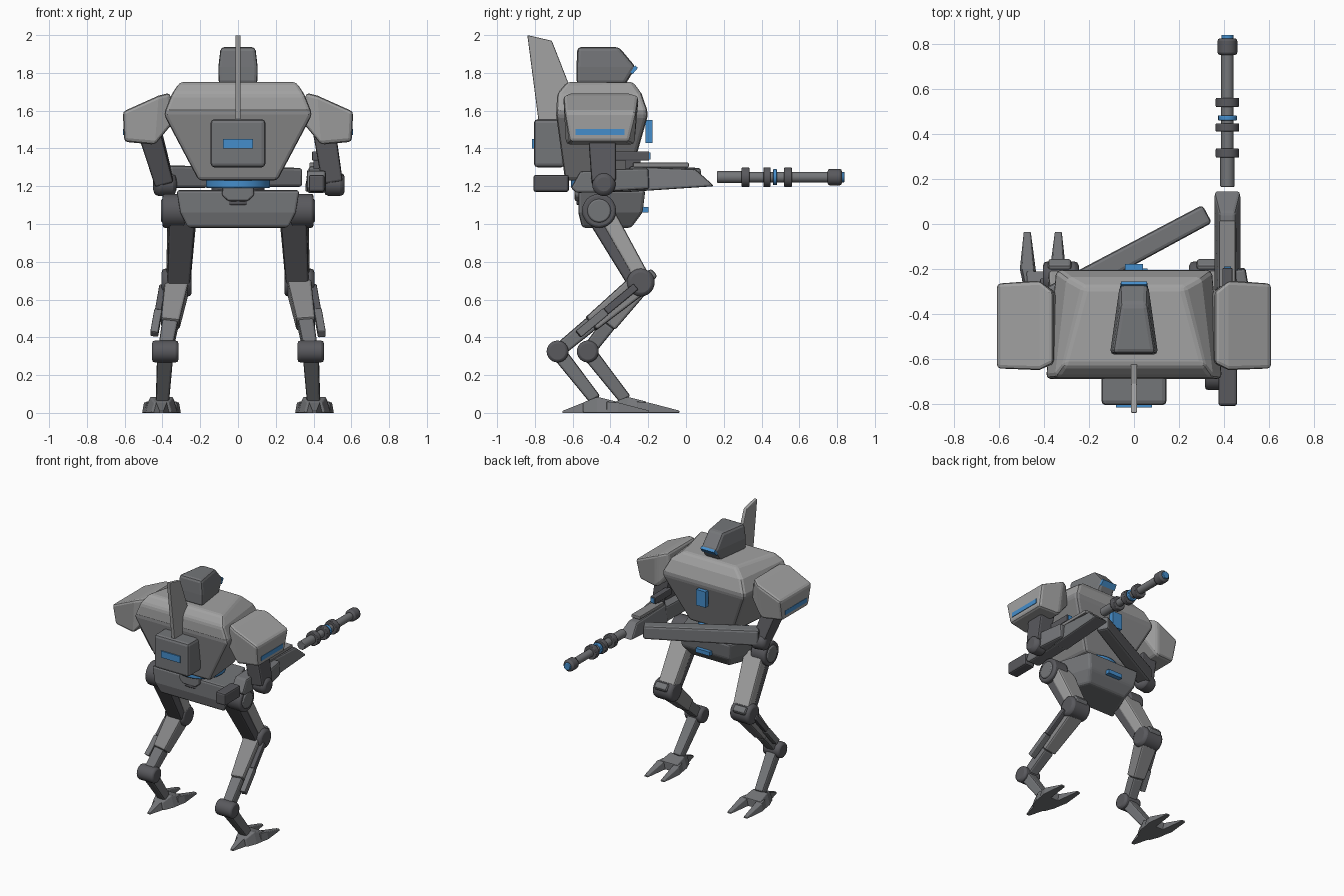
import bpy
import bmesh
import math
from mathutils import Vector as V

if "Cube" in bpy.data.objects:
    bpy.data.objects.remove(bpy.data.objects["Cube"])


def colour(name, r, g, b):
    m = bpy.data.materials.new(name)
    m.diffuse_color = (r, g, b, 1)
    m.use_nodes = True
    m.node_tree.nodes["Principled BSDF"].inputs["Base Color"].default_value = m.diffuse_color
    return m


BLUE = colour("blue_glow", .06, .27, .6)
LIGHT = colour("light_grey", .36, .36, .36)
PLATE = colour("plate_grey", .25, .25, .255)
MID = colour("mid_grey", .175, .18, .19)
DARK = colour("dark_grey", .1, .1, .11)


def make(name, verts, faces, bevel=0.012, mat=MID, smooth=False):
    bm = bmesh.new()
    vs = [bm.verts.new(v) for v in verts]
    for f in faces:
        bm.faces.new([vs[i] for i in f])
    bmesh.ops.recalc_face_normals(bm, faces=bm.faces)
    me = bpy.data.meshes.new(name)
    bm.to_mesh(me)
    bm.free()
    ob = bpy.data.objects.new(name, me)
    bpy.context.collection.objects.link(ob)
    me.materials.append(mat)
    if bevel:
        b = ob.modifiers.new("bevel", 'BEVEL')
        b.width, b.segments, b.limit_method = bevel, 2, 'ANGLE'
        b.angle_limit = 0.5
    if smooth:
        bpy.ops.object.select_all(action='DESELECT')
        bpy.context.view_layer.objects.active = ob
        ob.select_set(True)
        bpy.ops.object.shade_smooth_by_angle(angle=0.7)
    return ob


def skin(name, rings, **kw):
    """Join a list of equal-length point rings and cap both ends."""
    n = len(rings[0])
    verts = [p for r in rings for p in r]
    faces = [list(range(n)), list(range(len(verts) - n, len(verts)))]
    for k in range(len(rings) - 1):
        for i in range(n):
            j = (i + 1) % n
            faces.append([k * n + i, k * n + j, k * n + n + j, k * n + n + i])
    return make(name, verts, faces, **kw)


def stack(name, levels, **kw):
    """Levels: half width at back, half width at front, y back, y front, z."""
    return skin(name, [[(-b, y0, z), (b, y0, z), (f, y1, z), (-f, y1, z)]
                       for b, f, y0, y1, z in levels], **kw)


def box(name, x0, x1, y0, y1, z0, z1, **kw):
    return skin(name, [[(x0, y0, z), (x1, y0, z), (x1, y1, z), (x0, y1, z)]
                       for z in (z0, z1)], **kw)


def plate(name, profile, x0, x1, **kw):
    """Side (y, z) profile extruded along x."""
    return skin(name, [[(x, y, z) for y, z in profile] for x in (x0, x1)], **kw)


def beam(name, p, q, a, b, side=(1, 0, 0), **kw):
    """Tapered bar from p to q; a and b are (width, depth) at the ends."""
    p, q = V(p), V(q)
    d = (q - p).normalized()
    s = (V(side) - d * d.dot(V(side))).normalized()
    u = d.cross(s)
    return skin(name, [[c + s * w * i / 2 + u * h * j / 2
                        for i, j in ((-1, -1), (1, -1), (1, 1), (-1, 1))]
                       for c, (w, h) in ((p, a), (q, b))], **kw)


def tube(name, p, q, r, r2=None, n=24, bevel=0.008, mat=DARK):
    p, q = V(p), V(q)
    d = (q - p).normalized()
    s = d.orthogonal().normalized()
    u = d.cross(s)
    ang = [2 * math.pi * i / n for i in range(n)]
    return skin(name, [[c + (s * math.cos(t) + u * math.sin(t)) * k for t in ang]
                       for c, k in ((p, r), (q, r2 or r))],
                bevel=bevel, mat=mat, smooth=True)


# Torso (lower and upper shell), head and back equipment
stack("torso_lower", [(.21, .18, -.64, -.3, 1.23), (.395, .35, -.688, -.2, 1.58),
                      (.38, .335, -.685, -.212, 1.62)], bevel=.02, mat=PLATE)
stack("torso_upper", [(.394, .349, -.687, -.199, 1.585), (.352, .3, -.682, -.235, 1.69),
                      (.315, .22, -.63, -.28, 1.752)], bevel=.02, mat=LIGHT)
stack("head", [(.105, .07, -.58, -.32, 1.74), (.107, .062, -.58, -.265, 1.83),
               (.095, .06, -.575, -.355, 1.937)], bevel=.02)
beam("visor", (0, -.29, 1.8), (0, -.262, 1.833), (.125, .02), (.115, .02), bevel=0, mat=BLUE)
box("chest_light", -.04, .04, -.215, -.178, 1.43, 1.55, bevel=0, mat=BLUE)
box("backpack", -.145, .145, -.805, -.64, 1.3, 1.555, bevel=.02)
box("backpack_light", -.08, .08, -.814, -.79, 1.4, 1.45, bevel=0, mat=BLUE)
plate("back_fin", [(-.84, 2.0), (-.71, 1.97), (-.62, 1.74), (-.66, 1.53), (-.78, 1.54)],
      -.014, .014, bevel=.006, mat=LIGHT)

# Waist and pelvis
tube("waist_ring", (0, -.44, 1.19), (0, -.44, 1.24), .17, mat=BLUE)
tube("waist_column", (0, -.44, 1.1), (0, -.44, 1.2), .14)
stack("waist_rear_block", [(.05, .05, -.59, -.5, 1.12), (.085, .085, -.59, -.5, 1.15),
                           (.085, .085, -.59, -.5, 1.2)])
stack("pelvis", [(.27, .16, -.55, -.29, .98), (.31, .2, -.57, -.23, 1.06),
                 (.33, .22, -.57, -.215, 1.18)], bevel=.015)
box("pelvis_light", -.06, .06, -.24, -.198, 1.06, 1.09, bevel=0, mat=BLUE)

for s, side, fy in ((-1, "left", .16), (1, "right", 0)):
    def P(x, y, z):
        return (s * x, y, z)

    # Shoulder pads: cross-section in x and z, narrowing outwards
    skin(side + "_shoulder_pad",
         [[P(.34, -.62, 1.54), P(.34, -.3, 1.54), P(.36, -.3, 1.695), P(.36, -.62, 1.695)],
          [P(.44, -.635, 1.42), P(.44, -.27, 1.42), P(.42, -.25, 1.68), P(.42, -.65, 1.68)],
          [P(.602, -.615, 1.435), P(.602, -.3, 1.435), P(.61, -.26, 1.595),
           P(.61, -.645, 1.595)]], bevel=.018, mat=LIGHT)
    a, b = sorted((s * .59, s * .608))
    box(side + "_shoulder_light", a, b, -.585, -.325, 1.47, 1.503, bevel=0, mat=BLUE)

    # Leg joints
    K, A = (.32, -.24, .69), (.385, -.68 + fy, .325)
    tube(side + "_hip_disc", P(.28, -.46, 1.07), P(.4, -.46, 1.07), .09, bevel=.012)
    tube(side + "_hip_cap", P(.39, -.46, 1.07), P(.408, -.46, 1.07), .062, mat=MID)
    tube(side + "_knee", P(.245, K[1], K[2]), P(.405, K[1], K[2]), .074, bevel=.02)
    tube(side + "_ankle", P(.315, A[1], A[2]), P(.455, A[1], A[2]), .058, bevel=.015)

    # Thigh with lighter front armour, shin with piston, lower shank
    beam(side + "_thigh", P(.295, -.475, 1.05), P(.315, -.265, .69), (.14, .11), (.12, .09),
         mat=DARK)
    beam(side + "_thigh_armour", P(.295, -.43, 1.07), P(.315, -.235, .72), (.155, .09),
         (.13, .08), mat=LIGHT)
    beam(side + "_knee_cap", P(.33, -.25, .67), P(.33, -.168, .745), (.13, .09), (.1, .05))
    shin = V(A) - V(K)
    mid = V(K) + shin * .6
    beam(side + "_shin_armour", P(*K), P(*mid), (.13, .12), (.1, .09), mat=PLATE)
    beam(side + "_shin", P(*mid), P(*A), (.085, .08), (.075, .07))
    p0, p1, p2 = [V(K) + shin * t + V((.075, 0, 0)) for t in (.06, .42, .75)]
    beam(side + "_piston_rod", P(*p0), P(*p1), (.035, .04), (.035, .04), bevel=.006, mat=DARK)
    beam(side + "_piston_sleeve", P(*p1), P(*p2), (.042, .045), (.042, .045), bevel=.006)
    beam(side + "_shank", P(*A), P(.4, -.48 + fy, .07), (.085, .08), (.07, .065))

    # Foot: wedge body, two toes and a heel spur
    cx = s * .405
    skin(side + "_foot", [[(cx - w, y + fy, 0), (cx + w, y + fy, 0),
                           (cx + w * .7, y + fy, h), (cx - w * .7, y + fy, h)]
                          for w, y, h in ((.055, -.545, .055), (.085, -.47, .085),
                                          (.1, -.37, .06))], bevel=.006)
    skin(side + "_heel_spur", [[(cx - .045, -.53 + fy, 0), (cx + .045, -.53 + fy, 0),
                                (cx + .03, -.53 + fy, .06), (cx - .03, -.53 + fy, .06)],
                               [(cx - .012, -.655 + fy, 0), (cx + .012, -.655 + fy, 0),
                                (cx + .01, -.655 + fy, .01), (cx - .01, -.655 + fy, .01)]],
         bevel=0)
    for t, tag in ((-1, "a"), (1, "b")):
        x = cx + t * .065
        skin(f"{side}_toe_{tag}", [[(x + t * o - w, y + fy, 0), (x + t * o + w, y + fy, 0),
                                    (x + t * o + w * .7, y + fy, h),
                                    (x + t * o - w * .7, y + fy, h)]
                                   for o, w, y, h in ((-.01, .035, -.42, .06),
                                                      (.002, .036, -.36, .055),
                                                      (.004, .017, -.195, .012))], bevel=.004)

# Left arm, reaching across to support the weapon
beam("left_upper_arm", (-.47, -.44, 1.5), (-.39, -.36, 1.22), (.12, .13), (.1, .11), mat=DARK)
tube("left_elbow", (-.445, -.355, 1.21), (-.33, -.335, 1.21), .062, bevel=.025)
beam("left_forearm", (-.385, -.335, 1.25), (.325, .045, 1.247), (.12, .1), (.1, .09),
     side=(0, 0, 1), bevel=.016)

# Right arm
beam("right_upper_arm", (.455, -.445, 1.5), (.5, -.435, 1.22), (.12, .15), (.11, .13), mat=DARK)
tube("right_elbow", (.455, -.435, 1.21), (.565, -.435, 1.21), .062, bevel=.025)
beam("right_forearm", (.49, -.43, 1.23), (.46, -.2, 1.24), (.09, .12), (.07, .11))

# Weapon body
GX, GZ = .415, 1.248
box("weapon_stock", .375, .458, -.808, -.62, 1.17, 1.26, mat=DARK)
plate("weapon_receiver", [(-.61, 1.19), (-.56, 1.28), (-.28, 1.29), (-.28, 1.17), (-.58, 1.165)],
      .365, .465)
skin("weapon_shroud", [[(GX - w, y, z0), (GX + w, y, z0), (GX + u, y + k, z1), (GX - u, y + k, z1)]
                       for w, u, y, k, z0, z1 in ((.06, .04, -.3, 0, 1.17, 1.305),
                                                  (.06, .035, .15, -.1, 1.2, 1.29))])
box("weapon_rail", .378, .45, -.28, .015, 1.3, 1.325, bevel=.005, mat=PLATE)
box("weapon_sight", .392, .438, -.39, -.195, 1.335, 1.385, bevel=.006, mat=DARK)
box("weapon_sight_mount", .4, .43, -.32, -.24, 1.29, 1.345, bevel=0, mat=DARK)
box("weapon_sight_lens", .4, .43, -.2, -.188, 1.342, 1.378, bevel=0, mat=BLUE)

# Barrel with collars and muzzle
for name, y0, y1, r, mat in (("barrel", .165, .8, .028, MID),
                             ("barrel_root", .165, .3, .032, MID),
                             ("barrel_collar_1", .295, .335, .052, DARK),
                             ("barrel_collar_2", .41, .447, .052, DARK),
                             ("barrel_light", .46, .482, .042, BLUE),
                             ("barrel_collar_3", .52, .56, .052, DARK),
                             ("muzzle", .75, .825, .044, DARK),
                             ("muzzle_tip", .82, .84, .027, BLUE)):
    tube(name, (GX, y0, GZ), (GX, y1, GZ), r, n=16, mat=mat,
         bevel=.012 if name == "muzzle" else .004)
